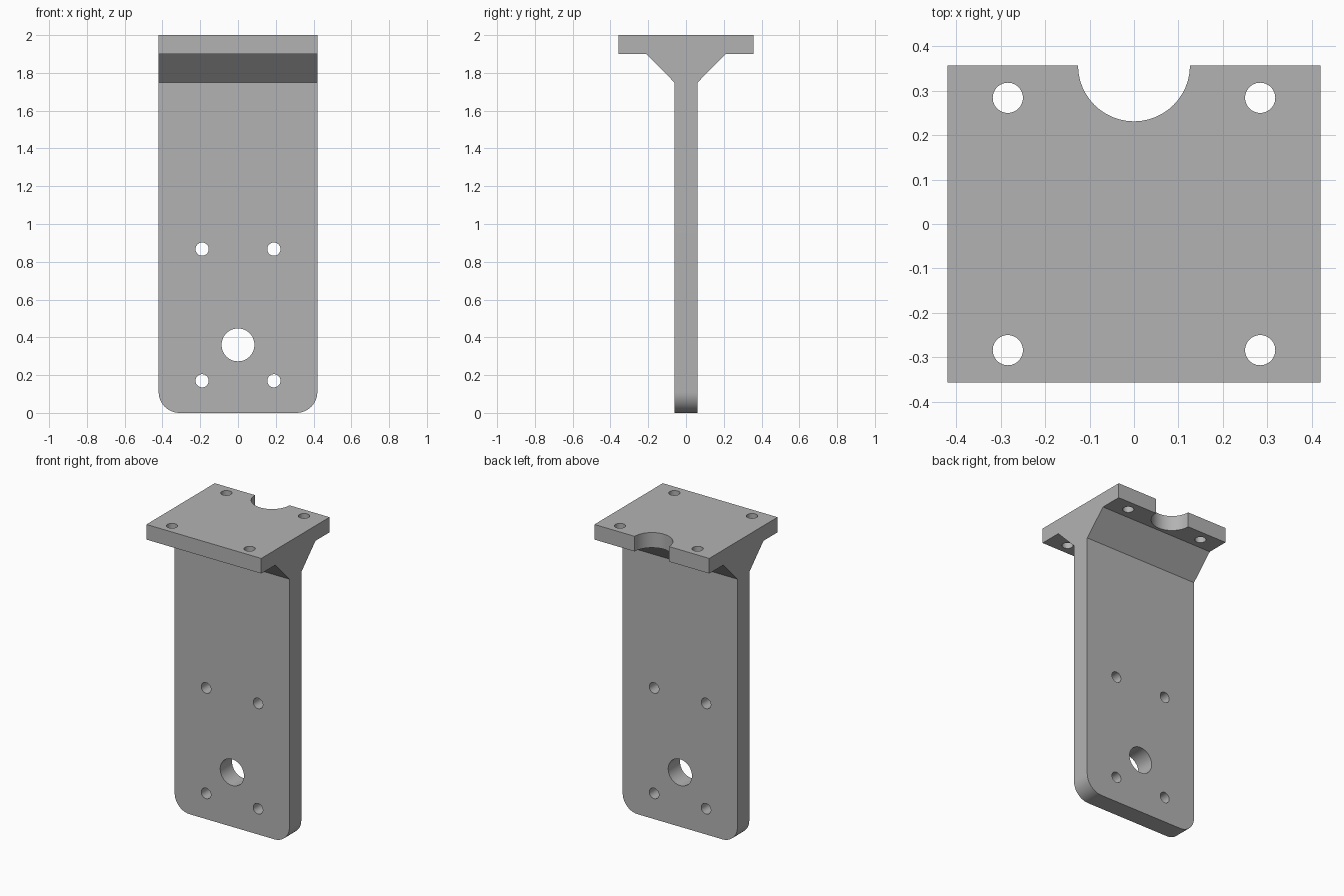
import bpy, bmesh, math
from mathutils import Matrix

if "Cube" in bpy.data.objects:
    bpy.data.objects.remove(bpy.data.objects["Cube"], do_unlink=True)

grey = bpy.data.materials.new("plain grey")
grey.use_nodes = True
colour = (0.45, 0.45, 0.45, 1)
grey.diffuse_color = colour
grey.node_tree.nodes["Principled BSDF"].inputs["Base Color"].default_value = colour

HALF_W, HALF_D, HALF_WEB = 0.42, 0.357, 0.062
PLATE_Z, GUSSET_Z, GUSSET_Y = 1.9, 1.75, 0.21


def make_object(name, bm):
    mesh = bpy.data.meshes.new(name)
    bm.to_mesh(mesh)
    bm.free()
    mesh.materials.append(grey)
    obj = bpy.data.objects.new(name, mesh)
    bpy.context.collection.objects.link(obj)
    return obj


# T-shaped bracket: half profile mirrored in y, extruded across x
half = [(HALF_WEB, 0), (HALF_WEB, GUSSET_Z), (GUSSET_Y, PLATE_Z),
        (HALF_D, PLATE_Z), (HALF_D, 2)]
profile = half + [(-y, z) for y, z in reversed(half)]
bm = bmesh.new()
face = bm.faces.new([bm.verts.new((-HALF_W, y, z)) for y, z in profile])
ext = bmesh.ops.extrude_face_region(bm, geom=[face])
moved = [g for g in ext["geom"] if isinstance(g, bmesh.types.BMVert)]
bmesh.ops.translate(bm, verts=moved, vec=(2 * HALF_W, 0, 0))
bmesh.ops.recalc_face_normals(bm, faces=bm.faces)

# Rounded lower corners
corners = [e for e in bm.edges
           if all(v.co.z < 0.01 for v in e.verts)
           and abs(e.verts[0].co.x - e.verts[1].co.x) < 0.01]
bmesh.ops.bevel(bm, geom=corners, offset=0.11, segments=12, profile=0.5,
                affect='EDGES')
bracket = make_object("bracket", bm)

# Drill cutters for the holes and the cable notch
cutters = bmesh.new()


def drill(centre, radius, length, along_y=False):
    turn = Matrix.Rotation(math.pi / 2, 4, 'X') if along_y else Matrix()
    bmesh.ops.create_cone(cutters, cap_ends=True, segments=48, radius1=radius,
                          radius2=radius, depth=length,
                          matrix=Matrix.Translation(centre) @ turn)


for side in (-1, 1):
    for y in (-0.284, 0.284):
        drill((side * 0.284, y, 1.95), 0.034, 0.3)
    for z in (0.17, 0.867):
        drill((side * 0.19, 0, z), 0.035, 0.4, True)
drill((0, 0, 0.36), 0.087, 0.4, True)
drill((0, HALF_D, 1.95), 0.126, 0.3)
cutter = make_object("hole_cutters", cutters)
cutter.hide_render = True
cutter.hide_viewport = False

# Cut the holes, then discard the helper
cut = bracket.modifiers.new("holes", 'BOOLEAN')
cut.operation = 'DIFFERENCE'
cut.solver = 'EXACT'
cut.object = cutter
bpy.ops.object.select_all(action='DESELECT')
bpy.context.view_layer.objects.active = bracket
bracket.select_set(True)
bpy.ops.object.modifier_apply(modifier=cut.name)
bpy.data.objects.remove(cutter, do_unlink=True)
bpy.ops.object.shade_smooth_by_angle(angle=math.radians(30))
